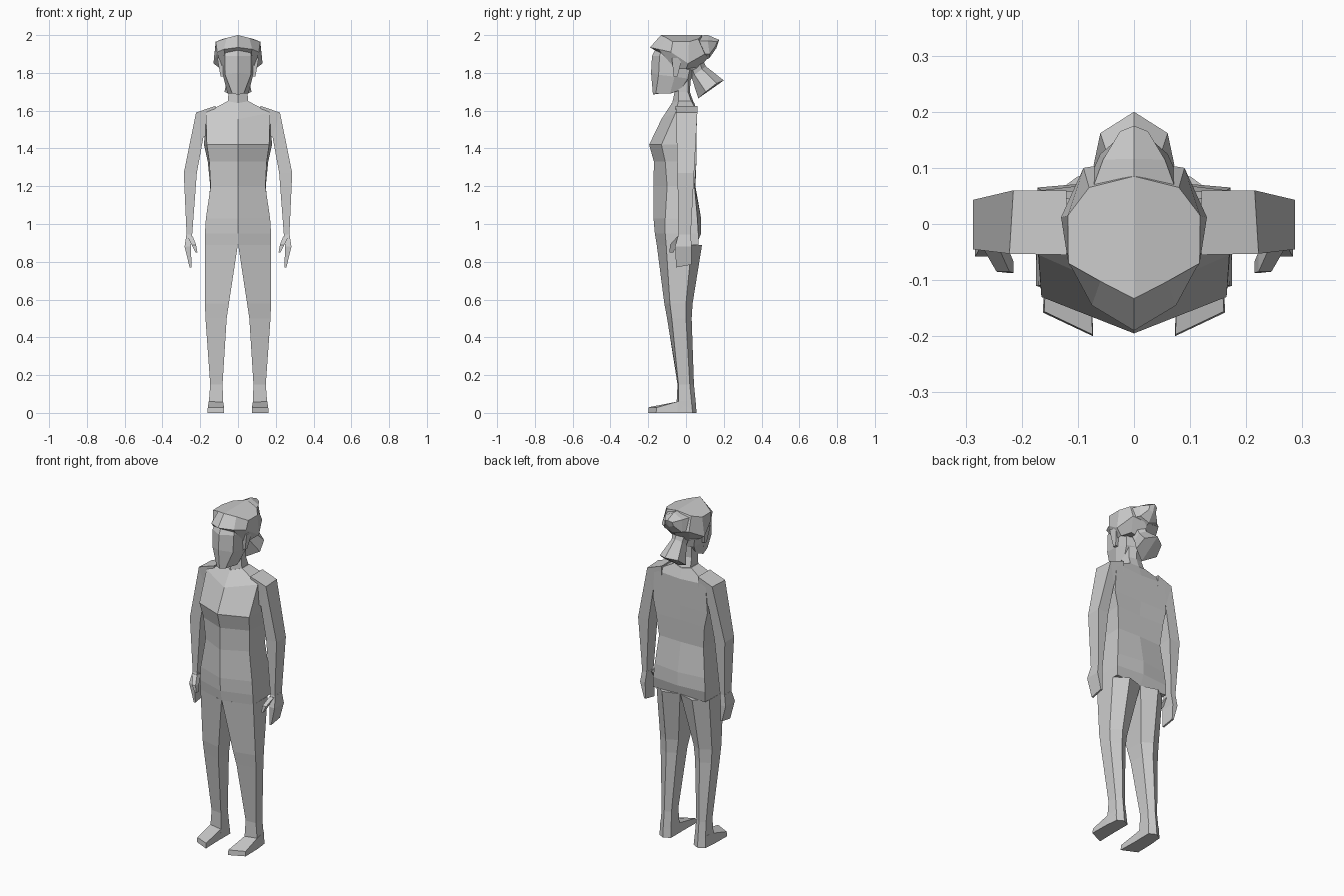
import bpy, bmesh


def loft(name, rings, closed=False):
    """Skin the x>0 rings, cap both ends, then mirror across x=0.
    closed=False: each ring is a half section that starts and ends on x=0."""
    bm = bmesh.new()
    vs = [[bm.verts.new(p) for p in r] for r in rings]
    n = len(rings[0])
    for a, b in zip(vs, vs[1:]):
        for i in range(n if closed else n - 1):
            j = (i + 1) % n
            bm.faces.new((a[i], a[j], b[j], b[i]))
    bm.faces.new(vs[0])
    bm.faces.new(vs[-1])
    geom = bm.verts[:] + bm.edges[:] + bm.faces[:]
    dup = bmesh.ops.duplicate(bm, geom=geom)["geom"]
    for v in dup:
        if isinstance(v, bmesh.types.BMVert):
            v.co.x *= -1
    bmesh.ops.remove_doubles(bm, verts=bm.verts[:], dist=0.0005)
    bmesh.ops.recalc_face_normals(bm, faces=bm.faces[:])
    me = bpy.data.meshes.new(name)
    bm.to_mesh(me)
    bm.free()
    ob = bpy.data.objects.new(name, me)
    bpy.context.collection.objects.link(ob)
    return ob


def half(z, front, fx, fy, bx, by, back):
    return [(0, front, z), (fx, fy, z), (bx, by, z), (0, back, z)]


def box_ring(z, x0, x1, y0, y1):
    return [(x0, y0, z), (x1, y0, z), (x1, y1, z), (x0, y1, z)]


# Torso: half sections from neck base to crotch
loft("torso", [
    [(0, -.075, 1.64), (.055, -.04, 1.65), (.055, .03, 1.65), (0, .045, 1.64)],
    [(0, -.13, 1.555), (.17, -.055, 1.59), (.17, .058, 1.59), (0, .058, 1.58)],
    half(1.42, -.195, .165, -.13, .18, .055, .055),
    half(1.33, -.17, .152, -.11, .16, .055, .05),
    half(1.20, -.172, .145, -.10, .147, .045, .05),
    half(1.03, -.172, .17, -.11, .165, .06, .08),
    half(.95, -.165, .175, -.11, .172, .065, .08),
    half(.89, -.155, .175, -.105, .172, .065, .055),
])

# Legs: front inner, front outer, back outer, back middle, back inner
loft("legs", [
    [(.001, -.155, .89), (.175, -.105, .89), (.175, .03, .89),
     (.10, .085, .89), (.001, .055, .89)],
    [(.048, -.115, .58), (.175, -.085, .58), (.172, .0, .58),
     (.11, .035, .58), (.05, .0, .58)],
    [(.06, -.10, .50), (.172, -.075, .50), (.168, .0, .50),
     (.11, .03, .50), (.06, .0, .50)],
    [(.082, -.045, .15), (.147, -.04, .15), (.147, .02, .15),
     (.115, .042, .15), (.082, .02, .15)],
    [(.078, -.05, .05), (.155, -.04, .05), (.15, .03, .05),
     (.115, .052, .05), (.078, .03, .05)],
    [(.075, -.06, 0), (.16, -.045, 0), (.152, .035, 0),
     (.115, .056, 0), (.075, .035, 0)],
], closed=True)

# Feet: wedge from ankle to slanted toe
loft("feet", [
    [(.078, .03, 0), (.152, .03, 0), (.15, .03, .07), (.08, .03, .07)],
    [(.076, -.062, 0), (.16, -.045, 0), (.155, -.045, .06), (.078, -.062, .055)],
    [(.073, -.2, 0), (.162, -.158, 0), (.16, -.156, .028), (.074, -.197, .03)],
], closed=True)

# Arms: shoulder, elbow and wrist
loft("arms", [
    [(.12, -.05, 1.49), (.12, -.055, 1.625), (.12, .06, 1.625), (.12, .055, 1.49)],
    [(.183, -.045, 1.46), (.222, -.053, 1.59), (.215, .06, 1.59), (.183, .05, 1.46)],
    box_ring(1.27, .218, .287, -.045, .043),
    box_ring(.94, .243, .272, -.04, .025),
], closed=True)

# Hands and thumbs
loft("hands", [
    box_ring(.945, .242, .273, -.04, .025),
    box_ring(.88, .25, .283, -.058, .03),
    [(.245, -.052, .77), (.256, -.052, .77), (.258, .028, .785), (.247, .028, .785)],
], closed=True)
loft("thumbs", [
    box_ring(.935, .24, .268, -.045, -.015),
    box_ring(.89, .222, .245, -.085, -.05),
    box_ring(.85, .215, .226, -.087, -.066),
], closed=True)

# Neck and head
loft("neck", [
    half(1.63, -.075, .055, -.04, .05, .035, .045),
    half(1.70, -.06, .05, -.04, .045, .01, .02),
    half(1.82, -.06, .05, -.04, .045, .01, .03),
])
loft("head", [
    [(0, -.175, 1.685), (.03, -.16, 1.69), (.055, -.085, 1.69), (.045, -.03, 1.71), (0, -.02, 1.71)],
    [(0, -.185, 1.80), (.068, -.145, 1.79), (.078, -.06, 1.78), (.06, .01, 1.77), (0, .03, 1.77)],
    [(0, -.18, 1.89), (.07, -.14, 1.89), (.085, -.06, 1.88), (.08, .03, 1.87), (0, .06, 1.87)],
    [(0, -.15, 1.95), (.06, -.12, 1.94), (.08, -.05, 1.93), (.07, .03, 1.93), (0, .06, 1.93)],
])

# Hair cap with overhanging rim and sideburns
loft("hair_cap", [
    [(0, -.133, 2.0), (.06, -.102, 1.985), (.117, -.07, 1.965),
     (.118, .015, 1.965), (.08, .065, 1.98), (0, .085, 2.0)],
    [(0, -.19, 1.935), (.075, -.145, 1.925), (.11, -.08, 1.91),
     (.13, .012, 1.85), (.09, .1, 1.90), (0, .115, 1.88)],
    [(0, -.165, 1.92), (.07, -.13, 1.905), (.088, -.055, 1.82),
     (.09, .0, 1.82), (.06, .05, 1.83), (0, .06, 1.81)],
])
loft("sideburns", [
    box_ring(1.88, .075, .11, -.075, -.02),
    box_ring(1.78, .075, .092, -.065, -.045),
], closed=True)

# Bun on the back of the crown, and flared ponytail under it
loft("hair_bun", [
    [(0, .06, 1.998), (.075, .06, 1.97), (.08, .08, 1.90), (0, .09, 1.86)],
    [(0, .116, 2.0), (.055, .115, 1.97), (.06, .125, 1.90), (0, .125, 1.88)],
    [(0, .175, 1.975), (.025, .165, 1.965), (.025, .155, 1.94), (0, .16, 1.93)],
])
loft("ponytail", [
    [(0, .09, 1.87), (.04, .07, 1.86), (.045, .03, 1.83), (0, .02, 1.81)],
    [(0, .105, 1.835), (.035, .085, 1.82), (.035, .045, 1.79), (0, .03, 1.775)],
    [(0, .2, 1.76), (.06, .162, 1.745), (.072, .105, 1.70), (0, .065, 1.665)],
])
